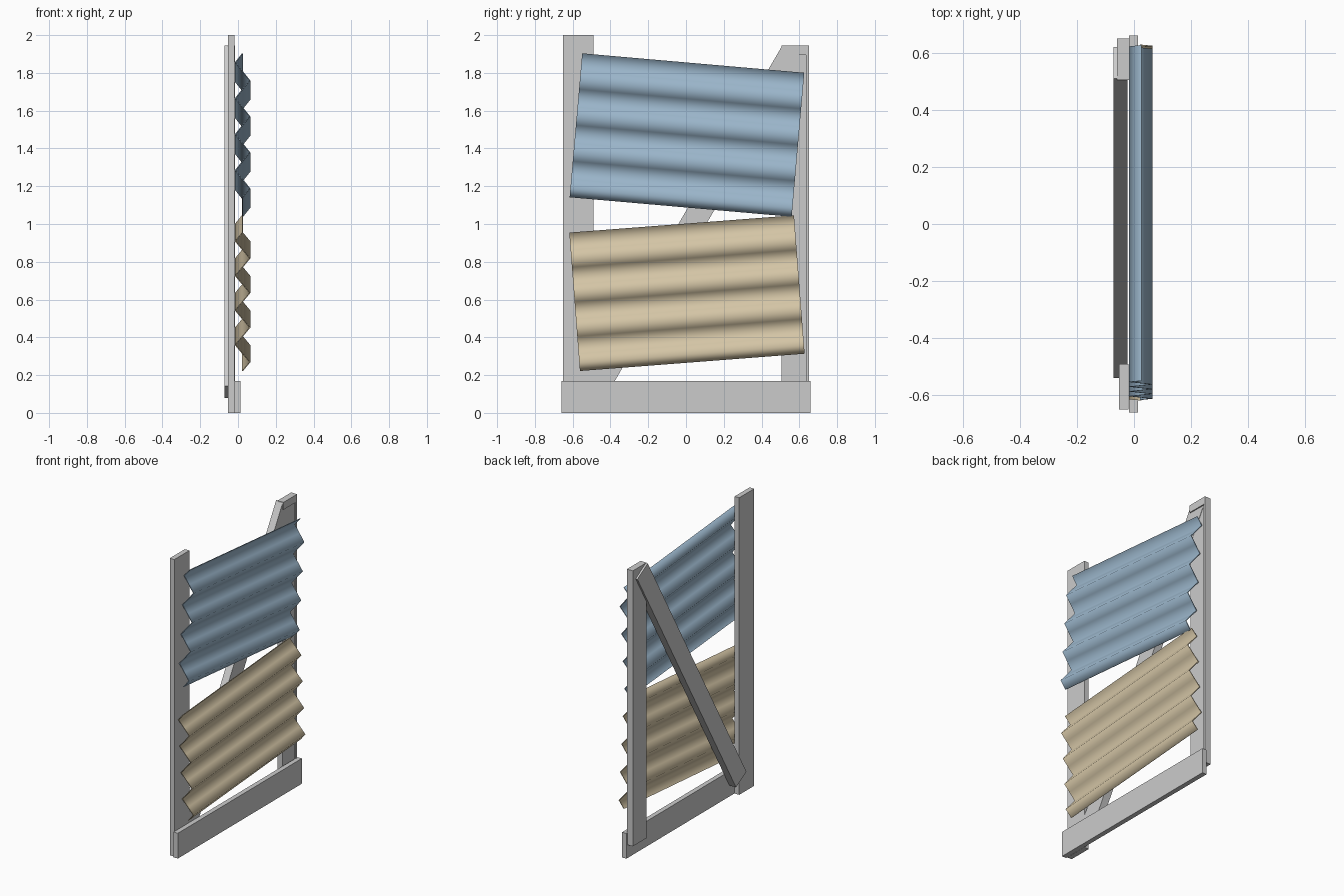
import bpy, bmesh, math

if "Cube" in bpy.data.objects:
    bpy.data.objects.remove(bpy.data.objects["Cube"])

def link(name, bm):
    bmesh.ops.recalc_face_normals(bm, faces=bm.faces[:])
    me = bpy.data.meshes.new(name)
    bm.to_mesh(me)
    bm.free()
    ob = bpy.data.objects.new(name, me)
    bpy.context.collection.objects.link(ob)
    return ob

def plank(name, outline, x0, x1):
    """Extrude a (y, z) outline from x0 to x1."""
    bm = bmesh.new()
    f = bm.faces.new([bm.verts.new((x0, y, z)) for y, z in outline])
    top = bmesh.ops.extrude_face_region(bm, geom=[f])["geom"]
    verts = [v for v in top if isinstance(v, bmesh.types.BMVert)]
    bmesh.ops.translate(bm, verts=verts, vec=(x1 - x0, 0, 0))
    # restore the starting cap if the extrusion removed it
    bmesh.ops.holes_fill(bm, edges=[e for e in bm.edges if e.is_boundary])
    return link(name, bm)

def rect(y0, y1, z0, z1):
    return [(y0, z0), (y1, z0), (y1, z1), (y0, z1)]

def sheet(name, cy, cz, length, height, angle, color):
    """Corrugated sheet: wave profile swept along y, tilted about x."""
    waves, steps, mid, amp, t = 4, 4, 0.024, 0.038, 0.006
    n = waves * steps
    front, back = [], []
    for i in range(n + 1):
        x = mid - amp * math.sin(2 * math.pi * i / steps)
        z = height / 2 - height * i / n
        front.append((x + t / 2, z))
        back.append((x - t / 2, z))
    loop = front + back[::-1]
    c, s = math.cos(math.radians(angle)), math.sin(math.radians(angle))
    bm = bmesh.new()
    ends = [[bm.verts.new((x, cy + y * c - z * s, cz + y * s + z * c)) for x, z in loop]
            for y in (-length / 2, length / 2)]
    m = len(loop)
    for i in range(m):
        j = (i + 1) % m
        bm.faces.new((ends[0][i], ends[0][j], ends[1][j], ends[1][i]))
    for e in ends:
        for i in range(n):
            bm.faces.new((e[i], e[i + 1], e[m - 2 - i], e[m - 1 - i]))
    ob = link(name, bm)
    mat = bpy.data.materials.new(name + "_paint")
    mat.diffuse_color = (*color, 1)
    mat.use_nodes = True
    mat.node_tree.nodes["Principled BSDF"].inputs["Base Color"].default_value = mat.diffuse_color
    ob.data.materials.append(mat)
    bpy.ops.object.select_all(action='DESELECT')
    ob.select_set(True)
    bpy.context.view_layer.objects.active = ob
    bpy.ops.object.shade_smooth_by_angle(angle=math.radians(85))

# timber frame
plank("front_post", rect(-0.65, -0.49, 0, 2.0), -0.053, -0.019)
plank("rear_post", rect(0.505, 0.65, 0.09, 1.945), -0.059, -0.024)
plank("rear_post_lip", rect(0.635, 0.65, 0.09, 1.9), -0.03, -0.0155)
plank("rear_post_cap", rect(0.505, 0.65, 1.895, 1.945), -0.03, -0.015)
plank("bottom_rail", rect(-0.66, 0.66, 0, 0.17), -0.018, 0.014)
plank("diagonal_brace", [(-0.54, 0.142), (-0.43, 0.078), (0.62, 1.88), (0.51, 1.945)],
      -0.072, -0.022)

# corrugated sheets
sheet("upper_sheet", 0.005, 1.471, 1.18, 0.765, -5.0, (0.33, 0.47, 0.6))
sheet("lower_sheet", 0.005, 0.634, 1.193, 0.735, 4.4, (0.66, 0.56, 0.38))
